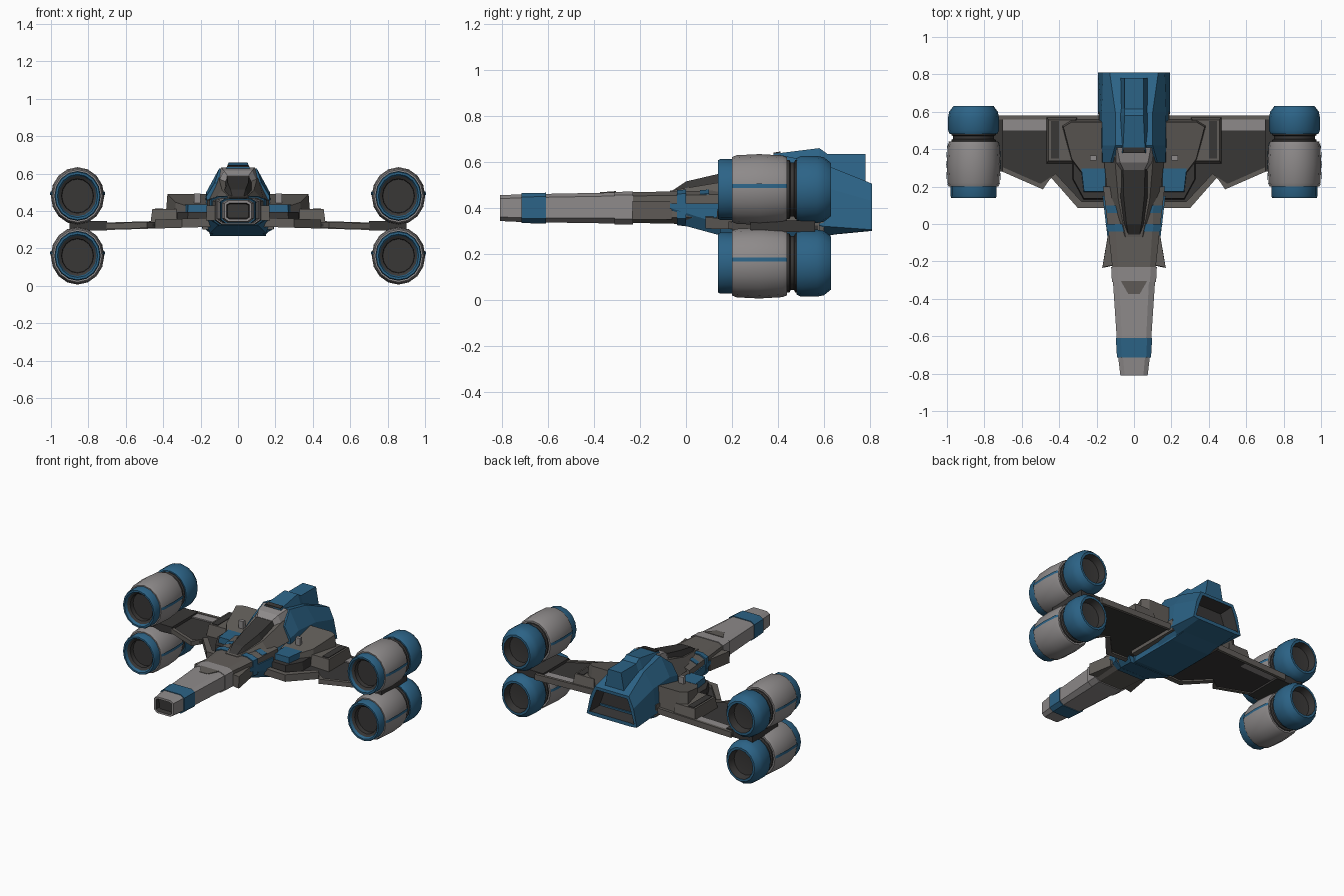
import bpy, bmesh
from math import cos, sin, pi, tau

cube = bpy.data.objects.get("Cube")
if cube:
    bpy.data.objects.remove(cube, do_unlink=True)


def material(name, red, green, blue):
    mat = bpy.data.materials.new(name)
    mat.use_nodes = True
    colour = (red, green, blue, 1)
    mat.diffuse_color = colour
    mat.node_tree.nodes["Principled BSDF"].inputs["Base Color"].default_value = colour
    return mat


BLUE = material("blue paint", .025, .125, .24)
LIGHT = material("light grey panel", .27, .255, .255)
BROWN = material("warm grey metal", .12, .11, .1)
DARK = material("dark metal", .04, .038, .037)
created = []


def finish(name, bm, *mats, mirror=False):
    bmesh.ops.remove_doubles(bm, verts=bm.verts, dist=.0001)
    bmesh.ops.recalc_face_normals(bm, faces=bm.faces)
    mesh = bpy.data.meshes.new(name)
    bm.to_mesh(mesh)
    bm.free()
    obj = bpy.data.objects.new(name, mesh)
    bpy.context.collection.objects.link(obj)
    for mat in mats:
        mesh.materials.append(mat)
    if mirror:
        obj.modifiers.new("other side", "MIRROR")
    created.append(obj)
    return obj


def bridge(bm, rings, closed=True):
    for a, b in zip(rings, rings[1:]):
        count = len(a)
        for i in range(count if closed else count - 1):
            j = (i + 1) % count
            bm.faces.new((a[i], a[j], b[j], b[i]))


def hull(name, mat, *stations, recess=None):
    """Symmetric loft along y; a station is y followed by (half width, z) pairs, bottom up."""
    bm = bmesh.new()
    rings = []
    for y, *pairs in stations:
        outline = pairs + [(-w, z) for w, z in reversed(pairs)]
        rings.append([bm.verts.new((x, y, z)) for x, z in outline])
    bridge(bm, rings)
    caps = [bm.faces.new(rings[0]), bm.faces.new(rings[-1])]
    if recess:
        # Sink an opening into one end cap
        end, rim, depth = recess
        cap = caps[end]
        bmesh.ops.recalc_face_normals(bm, faces=bm.faces)
        bmesh.ops.inset_region(bm, faces=[cap], thickness=rim)
        cap.material_index = 1
        walls = bmesh.ops.inset_region(bm, faces=[cap], thickness=rim * .4)["faces"]
        for face in walls:
            face.material_index = 1
        for vert in cap.verts:
            vert.co.y += depth
    return finish(name, bm, mat, DARK)


def slab(name, mat, plan, low, high, taper=1):
    """Mirrored plate from an (x, y) plan; low and high are heights or functions of (x, y)."""
    def height(h, x, y):
        return h(x, y) if callable(h) else h
    cx = sum(p[0] for p in plan) / len(plan)
    cy = sum(p[1] for p in plan) / len(plan)
    bm = bmesh.new()
    base = [bm.verts.new((x, y, height(low, x, y))) for x, y in plan]
    top = [bm.verts.new((cx + (x - cx) * taper, cy + (y - cy) * taper, height(high, x, y)))
           for x, y in plan]
    bridge(bm, [base, top])
    bm.faces.new(base)
    bm.faces.new(top)
    return finish(name, bm, mat, mirror=True)


def lathe(name, mat, centre_z, profile, start=0, sweep=tau, steps=16):
    """Mirrored turned part around the engine axis; profile holds (y, radius) pairs."""
    full = sweep == tau
    bm = bmesh.new()
    angles = [start + sweep * i / steps for i in range(steps if full else steps + 1)]
    rings = [[bm.verts.new((.858 + r * .93 * cos(a), y, centre_z + r * sin(a))) for a in angles]
             for y, r in profile]
    bridge(bm, rings, full)
    return finish(name, bm, mat, mirror=True)


# Engines
BARREL = [(.2, .12), (.2, .141), (.22, .149), (.32, .154), (.42, .148), (.44, .14), (.44, .11)]
for level, z in (("upper", .48), ("lower", .16)):
    lathe(level + "_engine_lip", BLUE, z,
          [(.21, .133), (.15, .133), (.14, .128), (.14, .116), (.16, .108)])
    lathe(level + "_engine_intake", DARK, z,
          [(.158, .11), (.17, .092), (.2, .09), (.2, 0)])
    lathe(level + "_engine_barrel", LIGHT, z, BARREL)
    lathe(level + "_engine_neck", DARK, z,
          [(.43, .128), (.45, .128), (.455, .118), (.47, .118), (.475, .128), (.49, .128)])
    lathe(level + "_engine_tail", BLUE, z,
          [(.48, .11), (.48, .136), (.5, .146), (.57, .146), (.6, .14), (.63, .116), (.63, .1)])
    lathe(level + "_engine_nozzle", DARK, z, [(.63, .1), (.58, .09), (.57, 0)])
    # Painted stripe on each flank of the barrel
    stripe = [(y, r + .004) for y, r in BARREL[1:-1]]
    for side, angle in (("outer", .04), ("inner", pi - .16)):
        lathe(level + "_engine_stripe_" + side, BLUE, z, stripe, angle, .12, 2)


# Wings
def wing_top(x, y):
    return .347 - .03 * x


def wing_bottom(x, y):
    return wing_top(x, y) - .018


def rim_top(x, y):
    return wing_top(x, y) + .008


slab("wing", DARK, [(.1, .09), (.3, .09), (.44, .25), (.49, .19), (.75, .3), (.75, .575), (.1, .575)],
     wing_bottom, wing_top)
slab("wing_trailing_panel", LIGHT, [(.45, .5), (.74, .5), (.74, .565), (.45, .565)],
     wing_bottom, rim_top)
slab("wing_trailing_edge", BROWN, [(.15, .56), (.75, .56), (.75, .58), (.15, .58)],
     lambda x, y: wing_bottom(x, y) - .01, lambda x, y: rim_top(x, y) + .004)
slab("wing_leading_edge", BROWN, [(.44, .255), (.487, .185), (.75, .3), (.75, .325), (.5, .215)],
     lambda x, y: wing_bottom(x, y) - .006, rim_top)
slab("wing_root_edge", BROWN, [(.14, .085), (.3, .085), (.445, .25), (.42, .27), (.28, .12), (.14, .12)],
     lambda x, y: wing_bottom(x, y) - .01, lambda x, y: rim_top(x, y) + .012)
slab("engine_mount", DARK, [(.7, .28), (.9, .28), (.9, .56), (.7, .56)], .295, .345)
slab("wing_root_fairing", BROWN, [(.12, .2), (.19, .2), (.19, .6), (.12, .6)], .3, .38)

# Shoulder pods beside the body
slab("outer_pod", BROWN, [(.3, .32), (.47, .32), (.47, .575), (.3, .575)],
     .32, lambda x, y: .41, .86)
slab("outer_pod_panel", DARK, [(.4, .35), (.445, .35), (.445, .55), (.4, .55)], .4, .414)
slab("shoulder_pod", BROWN, [(.12, .26), (.28, .26), (.34, .34), (.39, .53), (.34, .56), (.12, .56)],
     .33, lambda x, y: .42 + .21 * (y - .22) if y < .4 else .49, .9)
slab("shoulder_lower_block", DARK, [(.13, .13), (.27, .13), (.33, .24), (.33, .36), (.13, .36)],
     .325, .395, .94)
slab("shoulder_intake", BLUE, [(.15, .17), (.27, .17), (.285, .3), (.15, .3)], .37, .435, .95)
slab("shoulder_vent", LIGHT, [(.2, .34), (.235, .34), (.235, .365), (.2, .365)], .44, .494)

# Nose
hull("nose_tip", LIGHT,
     (-.81, (.05, .343), (.073, .36), (.073, .44), (.05, .455)),
     (-.7, (.06, .338), (.086, .358), (.086, .445), (.06, .46)), recess=(0, .014, .03))
hull("nose_band", BLUE,
     (-.715, (.065, .334), (.091, .355), (.091, .447), (.065, .464)),
     (-.61, (.07, .332), (.097, .353), (.097, .45), (.07, .466)))
hull("nose_barrel", LIGHT,
     (-.615, (.065, .337), (.092, .357), (.092, .446), (.065, .461)),
     (-.3, (.08, .332), (.113, .357), (.113, .452), (.08, .467)))
hull("nose_collar", LIGHT,
     (-.31, (.085, .328), (.118, .352), (.118, .456), (.085, .469)),
     (-.23, (.09, .328), (.122, .352), (.122, .456), (.09, .472)))
hull("nose_collar_plate", BROWN,
     (-.375, (.03, .46), (.03, .468)), (-.305, (.07, .46), (.07, .473)))
slab("cheek_fin", BROWN, [(.1, -.22), (.17, -.235), (.14, -.06), (.1, -.06)], .35, .43, .97)

# Forward body and its painted bands
hull("forward_body", BROWN,
     (-.24, (.085, .335), (.115, .355), (.115, .452), (.085, .468)),
     (0, (.1, .33), (.142, .36), (.142, .455), (.1, .473)),
     (.2, (.11, .3), (.165, .35), (.165, .46), (.11, .478)))
for label, y in (("front", -.04), ("rear", .06)):
    hull(label + "_body_band", BLUE,
         (y, (.1, .325), (.143, .355), (.143, .46), (.1, .477)),
         (y + .04, (.105, .32), (.152, .355), (.152, .463), (.105, .48)))
hull("chin", BLUE,
     (-.07, (.09, .34), (.142, .4), (.142, .42)),
     (.15, (.15, .28), (.168, .33), (.168, .42)))

# Canopy
hull("canopy_frame", BROWN,
     (-.07, (.06, .45), (.045, .475)),
     (.14, (.14, .45), (.085, .51)),
     (.38, (.165, .46), (.105, .585)))
hull("canopy_glass", DARK,
     (-.06, (.04, .455), (.03, .475)),
     (0, (.064, .46), (.04, .515)),
     (.15, (.088, .48), (.055, .55)),
     (.35, (.088, .5), (.06, .6)))
hull("canopy_rear_cap", LIGHT,
     (.29, (.08, .53), (.055, .587)),
     (.33, (.115, .53), (.075, .615)),
     (.41, (.125, .53), (.09, .632)))

# Rear body with the drive opening, spine and belly
hull("rear_body", BLUE,
     (.33, (.15, .28), (.172, .42), (.168, .48), (.125, .55)),
     (.42, (.15, .275), (.18, .36), (.17, .5), (.1, .628)),
     (.6, (.15, .28), (.192, .32), (.172, .49), (.1, .59)),
     (.81, (.15, .3), (.192, .305), (.165, .43), (.13, .505)), recess=(1, .025, -.1))
hull("spine", BLUE,
     (.38, (.095, .56), (.06, .635)),
     (.58, (.085, .56), (.05, .66)),
     (.615, (.08, .55), (.05, .635)),
     (.78, (.075, .5), (.05, .635)))
hull("spine_panel", DARK,
     (.38, (.062, .6), (.058, .64)),
     (.41, (.062, .6), (.056, .645)))
hull("belly", BLUE,
     (.1, (.1, .3), (.14, .34)),
     (.2, (.15, .266), (.157, .345)),
     (.55, (.15, .266), (.157, .345)),
     (.72, (.13, .298), (.157, .345)))

# Smooth the round parts, keep hard edges crisp
bpy.ops.object.select_all(action="DESELECT")
for obj in created:
    obj.select_set("engine_" in obj.name)
bpy.context.view_layer.objects.active = created[0]
bpy.ops.object.shade_smooth_by_angle(angle=.5)
